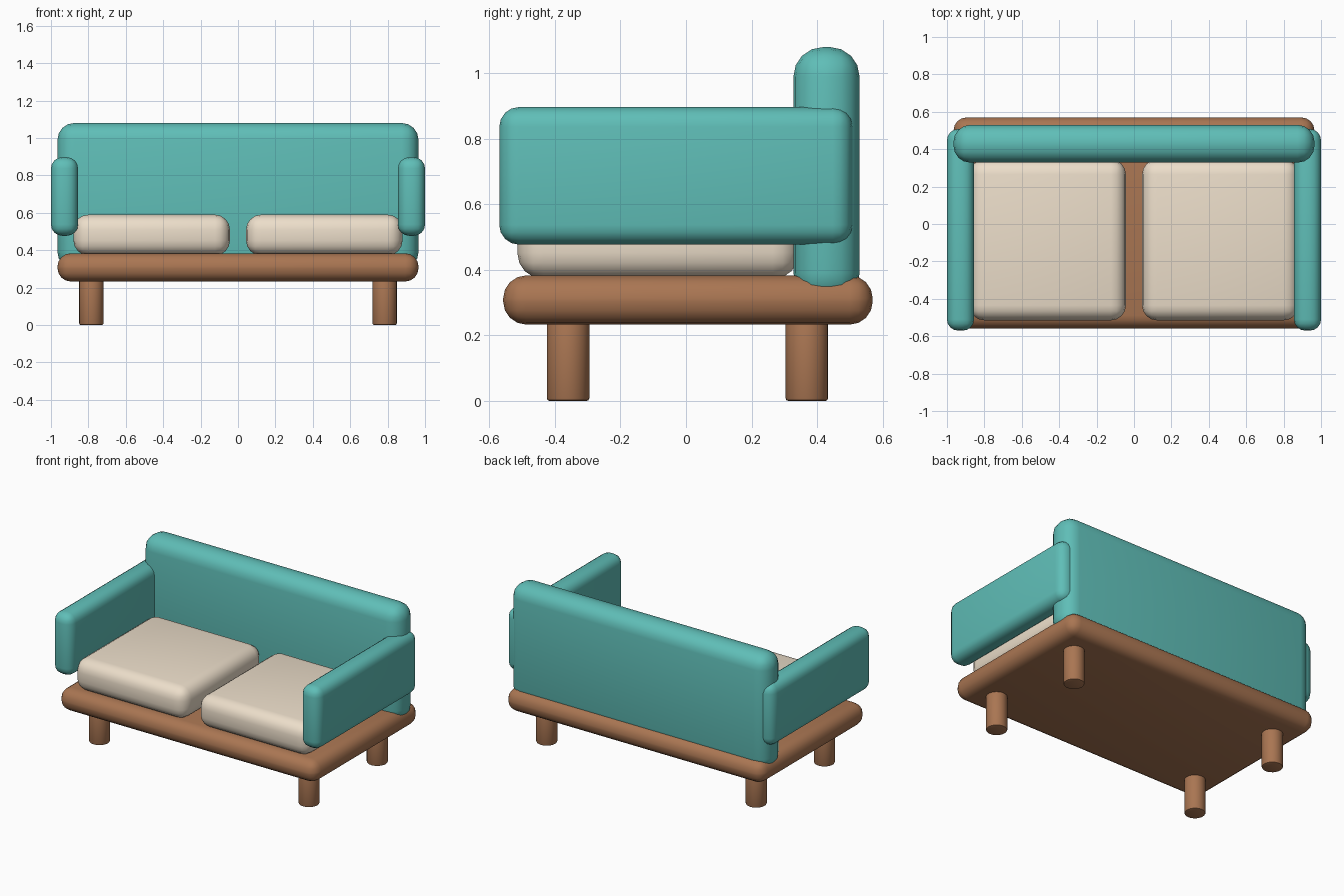
import bpy
import math

if "Cube" in bpy.data.objects:
    bpy.data.objects.remove(bpy.data.objects["Cube"])


def material(name, color):
    m = bpy.data.materials.new(name)
    m.diffuse_color = (*color, 1)
    m.use_nodes = True
    m.node_tree.nodes["Principled BSDF"].inputs["Base Color"].default_value = m.diffuse_color
    return m


TEAL = material("teal_fabric", (0.115, 0.515, 0.475))
WOOD = material("brown_wood", (0.40, 0.18, 0.085))
CREAM = material("cream_fabric", (0.84, 0.73, 0.59))


def finish(obj, name, mat, radius, segments):
    obj.name = name
    obj.data.materials.append(mat)
    bev = obj.modifiers.new("rounding", "BEVEL")
    bev.width = radius
    bev.segments = segments
    bev.limit_method = "ANGLE"
    bev.angle_limit = math.radians(40)
    bpy.ops.object.modifier_apply(modifier=bev.name)
    bpy.ops.object.shade_smooth_by_angle(angle=math.radians(40))
    return obj


def rounded_box(name, x, y, z, radius, mat):
    """Box given as (min, max) per axis, with rounded edges."""
    centre = [(a + b) / 2 for a, b in (x, y, z)]
    bpy.ops.mesh.primitive_cube_add(size=1, location=centre)
    obj = bpy.context.object
    obj.scale = [b - a for a, b in (x, y, z)]
    bpy.ops.object.transform_apply(location=False, rotation=False, scale=True)
    return finish(obj, name, mat, radius, 4)


# Wooden base and upholstered back
rounded_box("base", (-0.965, 0.965), (-0.558, 0.57), (0.233, 0.383), 0.07, WOOD)
rounded_box("backrest", (-0.965, 0.965), (0.328, 0.53), (0.30, 1.08), 0.09, TEAL)

for side, s in (("left", -1), ("right", 1)):
    # Armrest
    rounded_box(f"{side}_armrest", sorted((s * 0.855, s * 1.0)),
                (-0.57, 0.508), (0.477, 0.897), 0.06, TEAL)
    # Seat cushion
    rounded_box(f"{side}_cushion", sorted((s * 0.043, s * 0.88)),
                (-0.515, 0.345), (0.372, 0.59), 0.08, CREAM)
    # Legs
    for end, y in (("front", -0.36), ("back", 0.369)):
        bpy.ops.mesh.primitive_cylinder_add(
            vertices=24, radius=0.065, depth=0.27, location=(s * 0.784, y, 0.135))
        finish(bpy.context.object, f"{end}_{side}_leg", WOOD, 0.008, 2)
